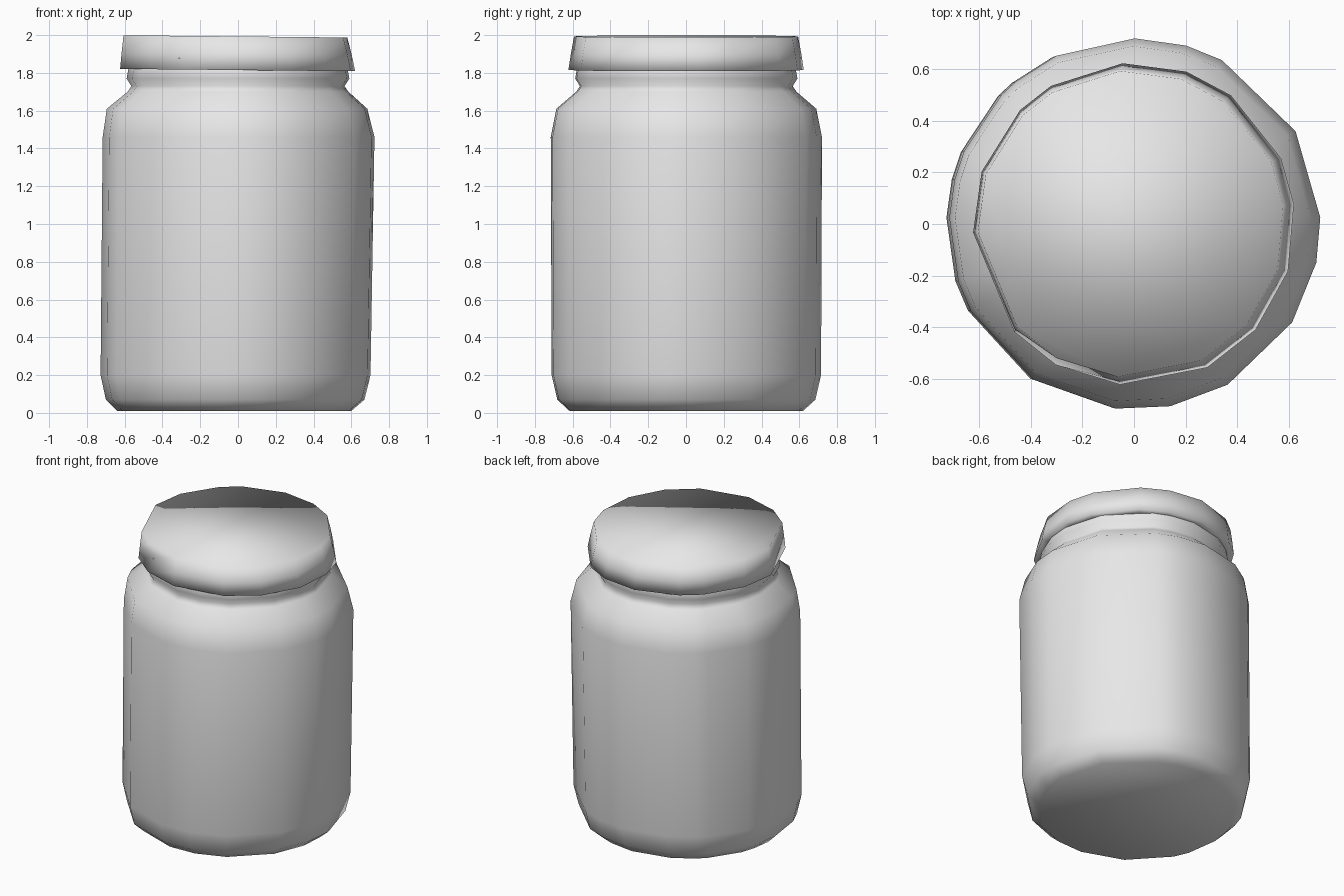
import bpy
import bmesh
from math import radians, cos, sin

cube = bpy.data.objects.get("Cube")
if cube:
    bpy.data.objects.remove(cube, do_unlink=True)

grey = bpy.data.materials.new("plain grey")
colour = (0.8, 0.8, 0.8, 1)
grey.diffuse_color = colour
grey.use_nodes = True
bsdf = next(n for n in grey.node_tree.nodes if n.type == "BSDF_PRINCIPLED")
bsdf.inputs["Base Color"].default_value = colour


def loft(name, angles, profile, dent=None):
    """Stack uneven rings given as (radius, height, x shift); cap both ends.
    dent = (ring index, angle index, radius) pushes one point inward."""
    bm = bmesh.new()
    rings = []
    for level, (radius, z, shift) in enumerate(profile):
        ring = []
        for i, a in enumerate(angles):
            r = dent[2] if dent and dent[:2] == (level, i) else radius
            t = radians(a)
            ring.append(bm.verts.new((r * cos(t) + shift, r * sin(t), z)))
        rings.append(ring)
    n = len(angles)
    for low, high in zip(rings, rings[1:]):
        for i in range(n):
            j = (i + 1) % n
            bm.faces.new((low[i], low[j], high[j], high[i]))
    bm.faces.new(rings[-1])
    bm.faces.new(rings[0][::-1])
    bmesh.ops.recalc_face_normals(bm, faces=bm.faces)
    for face in bm.faces:
        face.smooth = True
    mesh = bpy.data.meshes.new(name)
    bm.to_mesh(mesh)
    bm.free()
    mesh.materials.append(grey)
    obj = bpy.data.objects.new(name, mesh)
    bpy.context.collection.objects.link(obj)
    return obj


# Jar body: rounded base, tall wall, shoulder and beaded neck
body_angles = [2, 30, 62, 74, 90, 115, 130, 136, 157, 166, 178,
               198, 208, 237, 264, 281, 300, 328, 348]
loft("jar_body", body_angles, [
    (0.62, 0.01, -0.02), (0.685, 0.07, -0.015), (0.715, 0.2, -0.013),
    (0.72, 1.46, 0.003), (0.69, 1.61, -0.005), (0.585, 1.7, 0),
    (0.565, 1.73, 0), (0.59, 1.77, 0), (0.57, 1.88, 0)])

# Lid: coarse tapered cap with an inward rim and one dent at the front
lid_angles = [7, 24, 53, 71, 94, 121, 135, 161, 183,
              222, 241, 265, 297, 319, 343]
lid = loft("lid", lid_angles, [
    (0.56, 1.82, 0), (0.625, 1.815, 0), (0.612, 1.9, -0.005),
    (0.595, 1.993, -0.012)], dent=(2, 10, 0.55))

# Lid leans a touch to its right side
for v in lid.data.vertices:
    v.co.z -= 0.01 * v.co.x
